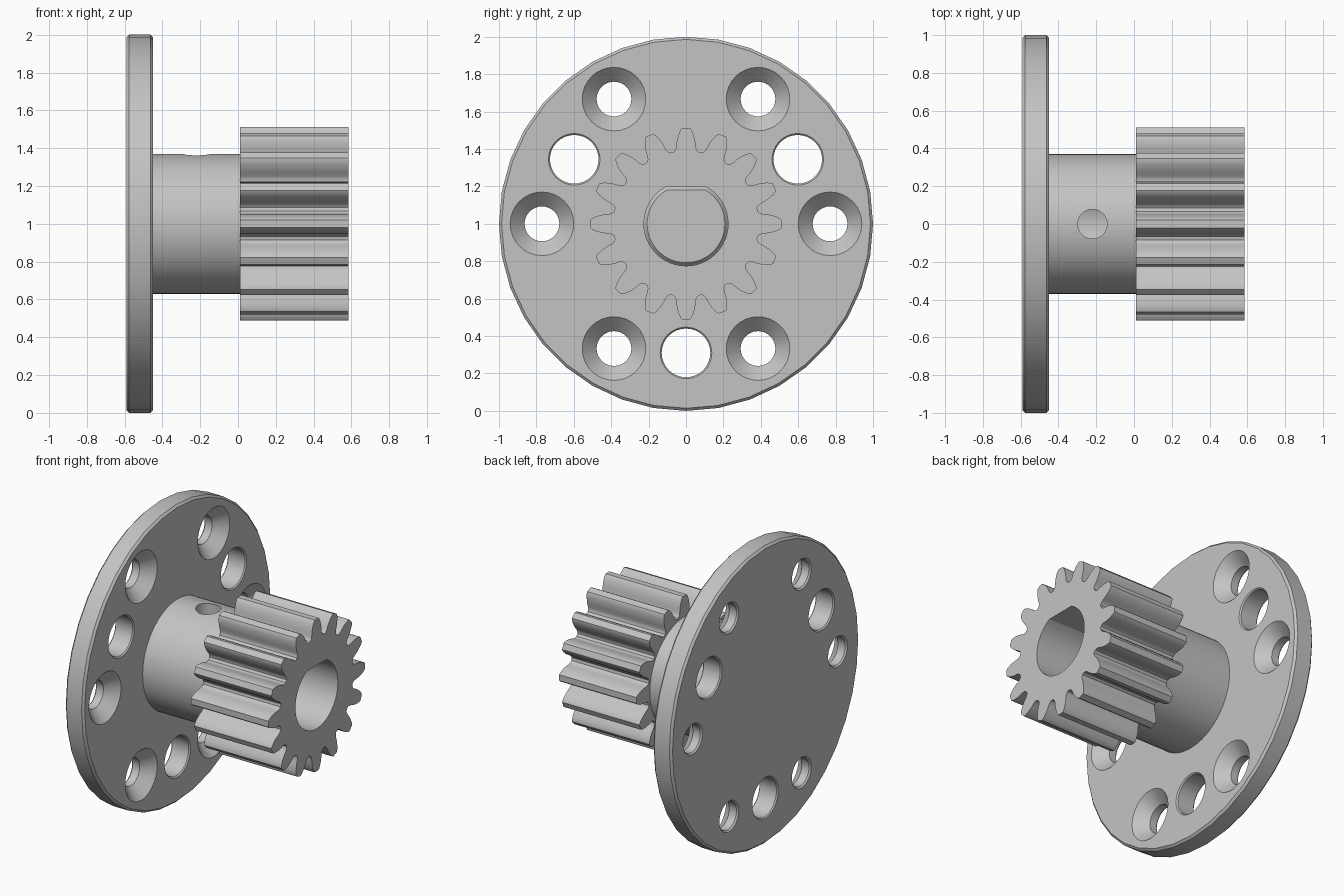
import bpy
import bmesh
from math import sin, cos, acos, pi, radians, tau

cube = bpy.data.objects.get("Cube")
if cube:
    bpy.data.objects.remove(cube)

steel = bpy.data.materials.new("light grey metal")
steel.use_nodes = True
grey = (0.55, 0.55, 0.55, 1)
steel.diffuse_color = grey
steel.node_tree.nodes["Principled BSDF"].inputs["Base Color"].default_value = grey

AXIS_Z = 1.0
BACK, FACE, SHOULDER, END = -0.59, -0.45, 0.01, 0.585


def circle(r, n=36):
    return [(r * sin(tau * i / n), r * cos(tau * i / n)) for i in range(n)]


def d_shape(r, flat, n=40):
    # circle with its top cut off level
    start = acos(flat / r)
    step = (tau - 2 * start) / n
    return [(r * sin(start + step * i), r * cos(start + step * i)) for i in range(n + 1)]


def loft(name, rings, y=0, z=0):
    """Closed solid through (x, outline) rings along the x axis."""
    bm = bmesh.new()
    loops = [[bm.verts.new((x, y + a, AXIS_Z + z + b)) for a, b in outline]
             for x, outline in rings]
    n = len(loops[0])
    for low, high in zip(loops, loops[1:]):
        for i in range(n):
            j = (i + 1) % n
            bm.faces.new((low[i], low[j], high[j], high[i]))
    bm.faces.new(loops[0])
    bm.faces.new(loops[-1])
    bmesh.ops.recalc_face_normals(bm, faces=bm.faces)
    mesh = bpy.data.meshes.new(name)
    bm.to_mesh(mesh)
    bm.free()
    mesh.materials.append(steel)
    obj = bpy.data.objects.new(name, mesh)
    bpy.context.collection.objects.link(obj)
    return obj


def activate(obj):
    bpy.ops.object.select_all(action="DESELECT")
    obj.select_set(True)
    bpy.context.view_layer.objects.active = obj


def cut(target, cutter):
    mod = target.modifiers.new("cut", "BOOLEAN")
    mod.operation = "DIFFERENCE"
    mod.solver = "EXACT"
    mod.object = cutter
    activate(target)
    bpy.ops.object.modifier_apply(modifier=mod.name)
    bpy.data.objects.remove(cutter)


def round_cutter(profile, y, z):
    return loft("hole_cutter", [(x, circle(r, 32)) for x, r in profile], y, z)


# Flange disc with chamfered rim
c = 0.014
flange = loft("flange", [(BACK, circle(1 - c)), (BACK + c, circle(1)),
                         (FACE - c, circle(1)), (FACE, circle(1 - c))])

# Six countersunk screw holes
for i in range(6):
    a = radians(60 * i)
    cut(flange, round_cutter([(BACK - 0.01, 0.113), (BACK + 0.01, 0.093), (-0.527, 0.093),
                              (FACE, 0.17), (FACE + 0.01, 0.18)],
                             0.77 * cos(a), 0.77 * sin(a)))

# Three plain holes with softened edges
for i in range(3):
    a = radians(30 + 120 * i)
    cut(flange, round_cutter([(BACK - 0.01, 0.148), (BACK + 0.008, 0.13),
                              (FACE - 0.008, 0.13), (FACE + 0.01, 0.148)],
                             0.69 * cos(a), 0.69 * sin(a)))


# D-shaped bore runs through hub and gear
def bore():
    d = d_shape(0.225, 0.2)
    return loft("bore_cutter", [(FACE - 0.1, d), (END + 0.1, d)])


# Hub with a set-screw hole on top
hub = loft("hub", [(FACE, circle(0.37, 64)), (SHOULDER, circle(0.37, 64))])
cut(hub, bore())
bpy.ops.mesh.primitive_cylinder_add(vertices=32, radius=0.078, depth=0.5,
                                    location=(-0.22, 0, AXIS_Z + 0.35))
cut(hub, bpy.context.object)

# Sixteen-tooth gear: (radius, half width) down one flank
TEETH = 16
flank = [(0.512, 0.02), (0.503, 0.029), (0.485, 0.038), (0.462, 0.046),
         (0.435, 0.051), (0.412, 0.053), (0.398, 0.058), (0.389, 0.067)]
outline = []
for t in range(TEETH):
    mid = tau * t / TEETH
    tooth = [(r, -w) for r, w in reversed(flank)] + flank
    outline += [(r * sin(mid + w / r), r * cos(mid + w / r)) for r, w in tooth]
gear = loft("gear", [(SHOULDER, outline), (END, outline)])
cut(gear, bore())

# Chamfered floor at the bottom of the bore
floor = loft("bore_floor", [(FACE - 0.005, d_shape(0.225, 0.2)), (FACE + 0.005, d_shape(0.225, 0.2)),
                            (FACE + 0.025, d_shape(0.208, 0.182))])

for part in (flange, hub, gear, floor):
    activate(part)
    bpy.ops.object.shade_smooth_by_angle(angle=radians(28))
